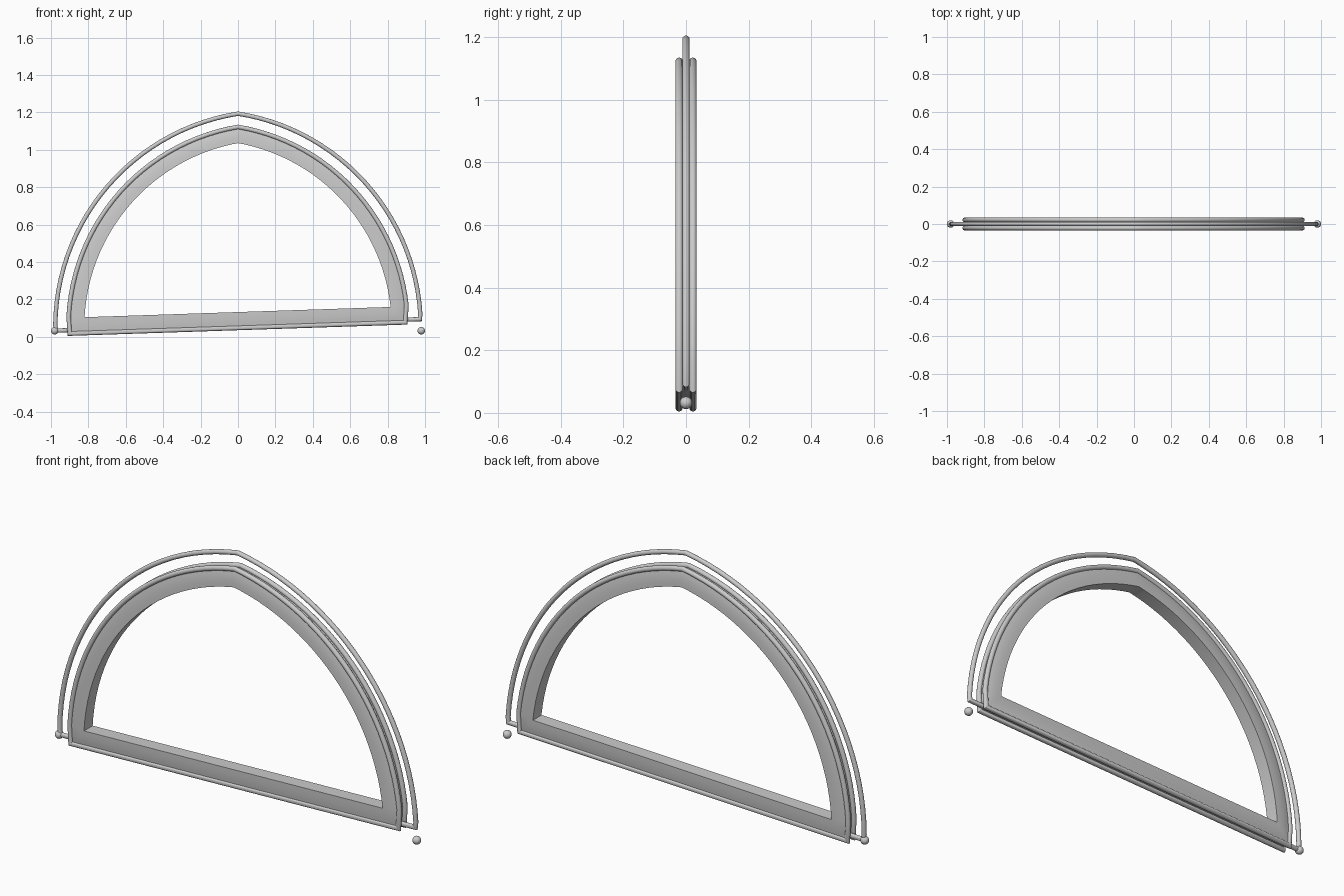
import bpy, bmesh, math
from mathutils import Vector

cube = bpy.data.objects.get("Cube")
if cube:
    bpy.data.objects.remove(cube, do_unlink=True)

grey = bpy.data.materials.new("light grey metal")
grey.use_nodes = True
colour = (0.6, 0.6, 0.6, 1)
grey.diffuse_color = colour
grey.node_tree.nodes["Principled BSDF"].inputs["Base Color"].default_value = colour

CENTRE_X, CENTRE_Z = 0.18, 0.05   # centre of each arch half, mirrored in x
STEPS = 26


def finish(name, bm):
    bmesh.ops.recalc_face_normals(bm, faces=bm.faces)
    mesh = bpy.data.meshes.new(name)
    bm.to_mesh(mesh)
    bm.free()
    mesh.materials.append(grey)
    obj = bpy.data.objects.new(name, mesh)
    bpy.context.collection.objects.link(obj)
    bpy.ops.object.select_all(action='DESELECT')
    obj.select_set(True)
    bpy.context.view_layer.objects.active = obj
    bpy.ops.object.shade_smooth_by_angle(angle=math.radians(35))
    return obj


def half_arch(radius, start_z):
    """Points of the +x half, from its foot up to the apex."""
    a0 = math.asin((start_z - CENTRE_Z) / radius)
    a1 = math.acos(CENTRE_X / radius)
    points = []
    for i in range(STEPS + 1):
        a = a0 + (a1 - a0) * i / STEPS
        points.append(Vector((radius * math.cos(a) - CENTRE_X,
                              CENTRE_Z + radius * math.sin(a))))
    return points


def arch_loop(radius, left_foot, right_foot, z_left, z_right):
    """Closed pointed arch on a slightly tilted sill."""
    rise = half_arch(radius, z_right)
    fall = [Vector((-p.x, p.y)) for p in reversed(half_arch(radius, z_left))]
    return [Vector(left_foot), Vector(right_foot)] + rise + fall[1:]


def sweep(name, path, profile):
    """Sweep a closed (inward, y) profile round a closed path with mitred corners."""
    bm = bmesh.new()
    rings = []
    for i, p in enumerate(path):
        d0 = (p - path[i - 1]).normalized()
        d1 = (path[(i + 1) % len(path)] - p).normalized()
        n0, n1 = Vector((-d0.y, d0.x)), Vector((-d1.y, d1.x))
        mitre = (n0 + n1) / (1 + n0.dot(n1))
        ring = []
        for inward, y in profile:
            q = p + mitre * inward
            ring.append(bm.verts.new((q.x, y, q.y)))
        rings.append(ring)
    n = len(profile)
    for i, ring in enumerate(rings):
        nxt = rings[(i + 1) % len(rings)]
        for j in range(n):
            k = (j + 1) % n
            bm.faces.new((ring[j], ring[k], nxt[k], nxt[j]))
    return finish(name, bm)


def circle(radius, y=0, sides=16):
    return [(radius * math.cos(t), y + radius * math.sin(t))
            for t in (2 * math.pi * i / sides for i in range(sides))]


# Main frame: square inner reveal and gently rounded faces
frame_path = arch_loop(1.087, (-0.9, 0.017), (0.895, 0.077), 0.11, 0.17)
front_face = [(0.085, -0.034), (0.065, -0.0335), (0.045, -0.032),
              (0.025, -0.029), (0.005, -0.024), (0.005, -0.008)]
back_face = [(r, -y) for r, y in reversed(front_face)]
sweep("arch_frame", frame_path, front_face + back_face)

# Pair of round beads on the outer rim
for name, y in (("front_bead", -0.022), ("back_bead", 0.022)):
    sweep(name, frame_path, circle(0.012, y))

# Slim outer rod, running through the sill
rod_path = arch_loop(1.157, (-0.973, 0.033), (0.972, 0.094), 0.06, 0.12)
sweep("outer_rod", rod_path, circle(0.0115))

# Small balls beside the feet
for name, x in (("right_ball", -0.98), ("left_ball", 0.98)):
    bm = bmesh.new()
    bmesh.ops.create_uvsphere(bm, u_segments=20, v_segments=12, radius=0.02)
    bmesh.ops.translate(bm, verts=bm.verts, vec=(x, 0, 0.032))
    finish(name, bm)
